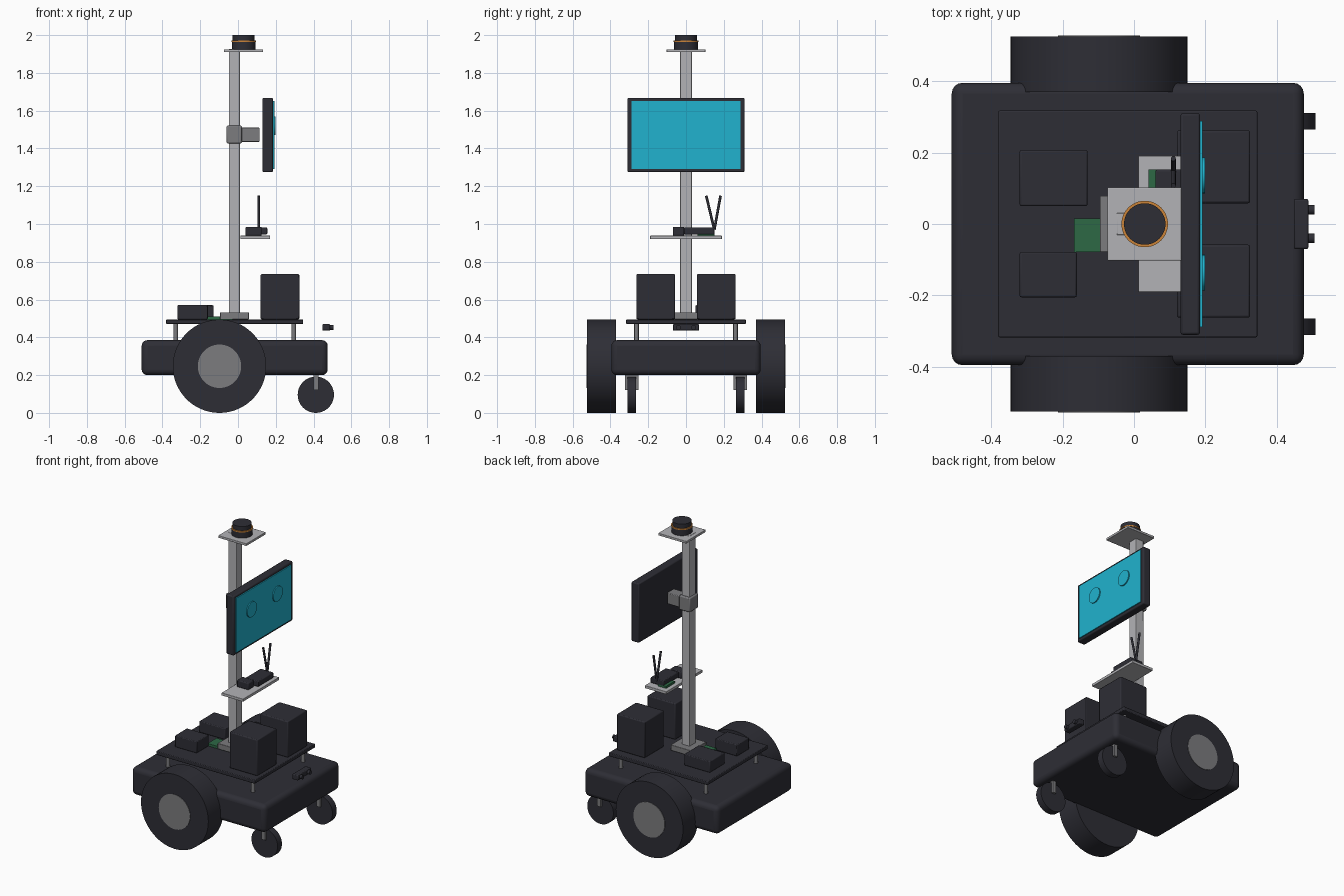
import bpy
import math
from mathutils import Vector

cube = bpy.data.objects.get("Cube")
if cube:
    bpy.data.objects.remove(cube, do_unlink=True)


def material(name, r, g, b):
    m = bpy.data.materials.new(name)
    m.use_nodes = True
    m.diffuse_color = (r, g, b, 1)
    bsdf = next(n for n in m.node_tree.nodes if n.type == 'BSDF_PRINCIPLED')
    bsdf.inputs["Base Color"].default_value = (r, g, b, 1)
    return m


DARK = material("charcoal", 0.027, 0.027, 0.036)
LIGHT = material("light grey", 0.45, 0.45, 0.47)
MID = material("mid grey", 0.2, 0.2, 0.21)
CYAN = material("screen cyan", 0.015, 0.45, 0.62)
GREEN = material("board green", 0.026, 0.14, 0.06)
ORANGE = material("band orange", 0.6, 0.23, 0.04)


def finish(name, mat):
    ob = bpy.context.object
    ob.name = name
    ob.data.materials.append(mat)
    return ob


def box(name, mat, x, y, z, bevel=0.0, segments=2):
    """Box from (min, max) ranges on each axis, with rounded edges."""
    bpy.ops.mesh.primitive_cube_add(size=1, location=[sum(r) / 2 for r in (x, y, z)])
    ob = finish(name, mat)
    ob.scale = [r[1] - r[0] for r in (x, y, z)]
    bpy.ops.object.transform_apply(location=False, rotation=False, scale=True)
    if bevel:
        mod = ob.modifiers.new("rounding", 'BEVEL')
        mod.width = bevel
        mod.segments = segments
        bpy.ops.object.shade_smooth_by_angle(angle=math.radians(35))
    return ob


def rod(name, mat, start, end, radius, sides=32):
    """Cylinder between two points."""
    a, b = Vector(start), Vector(end)
    bpy.ops.mesh.primitive_cylinder_add(vertices=sides, radius=radius,
                                        depth=(b - a).length, location=(a + b) / 2)
    ob = finish(name, mat)
    ob.rotation_euler = (b - a).to_track_quat('Z', 'Y').to_euler()
    bpy.ops.object.shade_smooth_by_angle(angle=math.radians(35))
    return ob


# Base and equipment deck
box("chassis", DARK, (-0.51, 0.475), (-0.395, 0.395), (0.2, 0.385), 0.03, 4)
box("deck", DARK, (-0.38, 0.345), (-0.317, 0.317), (0.47, 0.495), 0.004)

# Parts mirrored across the centre line
for side, s in (("right", -1), ("left", 1)):
    rod(side + "_drive_wheel", DARK, (-0.098, 0.37 * s, 0.247), (-0.098, 0.524 * s, 0.247), 0.247, 64)
    rod(side + "_hub", MID, (-0.098, 0.5 * s, 0.247), (-0.098, 0.527 * s, 0.247), 0.115, 48)
    rod(side + "_caster_wheel", DARK, (0.412, 0.265 * s, 0.096), (0.412, 0.31 * s, 0.096), 0.096, 40)
    box(side + "_caster_fork", MID, (0.4, 0.426),
        (0.287 * s - 0.036, 0.287 * s + 0.036), (0.12, 0.205))
    for end, x in (("rear", -0.33), ("front", 0.295)):
        rod(f"{side}_{end}_standoff", MID, (x, 0.262 * s, 0.38), (x, 0.262 * s, 0.472), 0.012, 16)
    box(side + "_battery", DARK, (0.12, 0.325),
        (0.16 * s - 0.102, 0.16 * s + 0.102), (0.495, 0.735), 0.006)
    rod(side + "_sensor_lens", DARK, (0.48, 0.04 * s, 0.452), (0.505, 0.04 * s, 0.452), 0.013, 24)
    rod(side + "_eye", CYAN, (0.188, 0.136 * s, 1.52), (0.199, 0.136 * s, 1.52), 0.05, 40)

# Electronics on the deck
box("motor_driver", DARK, (-0.32, -0.13), (0.05, 0.207), (0.495, 0.57), 0.005)
box("power_converter", DARK, (-0.32, -0.16), (-0.205, -0.078), (0.495, 0.572), 0.005)
box("controller_board", GREEN, (-0.168, -0.03), (-0.078, 0.016), (0.495, 0.511))
box("depth_sensor", DARK, (0.447, 0.488), (-0.07, 0.07), (0.435, 0.47), 0.005)

# Mast
box("mast_foot", MID, (-0.095, 0.058), (-0.079, 0.079), (0.495, 0.532), 0.003)
box("mast", LIGHT, (-0.048, 0.01), (-0.031, 0.031), (0.5, 1.927), 0.002)
box("top_plate", LIGHT, (-0.074, 0.133), (-0.102, 0.102), (1.91, 1.925), 0.002)

# Scanner on top of the mast
rod("scanner_base", DARK, (0.03, 0, 1.925), (0.03, 0, 1.964), 0.063, 48)
rod("scanner_band", ORANGE, (0.03, 0, 1.964), (0.03, 0, 1.972), 0.065, 48)
rod("scanner_head", DARK, (0.03, 0, 1.972), (0.03, 0, 2.0), 0.058, 48)

# Display and its bracket
box("mast_clamp", MID, (-0.06, 0.02), (-0.047, 0.047), (1.427, 1.521), 0.006)
box("display_arm", MID, (0.015, 0.115), (-0.035, 0.035), (1.435, 1.51), 0.004)
box("display_case", DARK, (0.13, 0.185), (-0.31, 0.31), (1.274, 1.668), 0.007)
box("display_panel", CYAN, (0.184, 0.192), (-0.288, 0.288), (1.29, 1.652))

# Shelf with the router
box("shelf", LIGHT, (0.012, 0.17), (-0.19, 0.19), (0.92, 0.938), 0.002)
box("small_board", GREEN, (0.04, 0.1), (0.06, 0.152), (0.938, 0.952))
box("router", DARK, (0.06, 0.155), (-0.01, 0.152), (0.945, 0.982), 0.005)
box("shelf_module", DARK, (0.04, 0.125), (-0.07, -0.01), (0.938, 0.985), 0.006)
for name, tip in (("inner_antenna", 0.107), ("outer_antenna", 0.183)):
    rod(name, DARK, (0.11, 0.15, 0.97), (0.11, tip, 1.15), 0.007, 12)
